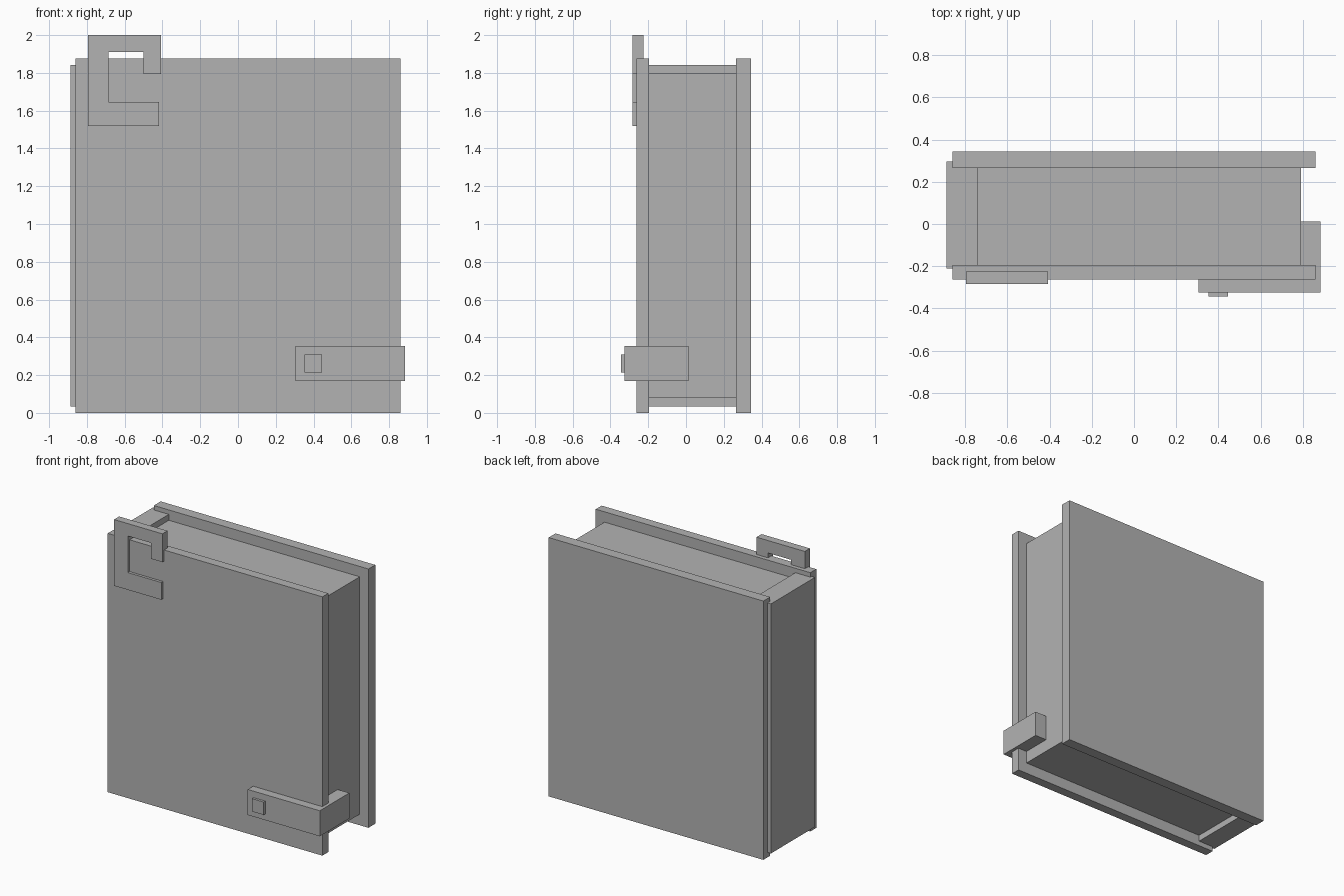
import bpy
import bmesh

if "Cube" in bpy.data.objects:
    bpy.data.objects.remove(bpy.data.objects["Cube"])

grey = bpy.data.materials.new("plain grey")
grey.diffuse_color = (0.45, 0.45, 0.45, 1)
grey.use_nodes = True
grey.node_tree.nodes["Principled BSDF"].inputs["Base Color"].default_value = grey.diffuse_color


def prism(name, outline, axis, lo, hi):
    """Extrude a flat outline along y or z, from lo to hi."""
    def place(a, b, depth):
        return (a, depth, b) if axis == "y" else (a, b, depth)

    bm = bmesh.new()
    face = bm.faces.new([bm.verts.new(place(a, b, lo)) for a, b in outline])
    ext = bmesh.ops.extrude_face_region(bm, geom=[face])
    verts = [v for v in ext["geom"] if isinstance(v, bmesh.types.BMVert)]
    bmesh.ops.translate(bm, verts=verts, vec=place(0, 0, hi - lo))
    bmesh.ops.recalc_face_normals(bm, faces=bm.faces)
    mesh = bpy.data.meshes.new(name)
    bm.to_mesh(mesh)
    bm.free()
    mesh.materials.append(grey)
    obj = bpy.data.objects.new(name, mesh)
    bpy.context.collection.objects.link(obj)
    return obj


def box(name, x, y, z):
    rect = [(x[0], y[0]), (x[1], y[0]), (x[1], y[1]), (x[0], y[1])]
    return prism(name, rect, "z", *z)


# covers
for name, y in (("front_cover", (-0.263, -0.195)), ("back_cover", (0.265, 0.343))):
    box(name, (-0.86, 0.86), y, (0, 1.875))

# spine and page block
box("spine", (-0.887, -0.74), (-0.21, 0.295), (0.035, 1.843))
box("pages", (-0.75, 0.79), (-0.20, 0.27), (0.08, 1.80))

# hooked corner ornament
prism("corner_hook", [
    (-0.795, 1.52), (-0.417, 1.52), (-0.417, 1.645), (-0.685, 1.645),
    (-0.685, 1.91), (-0.50, 1.91), (-0.50, 1.795), (-0.408, 1.795),
    (-0.408, 2.0), (-0.795, 2.0)], "y", -0.283, -0.225)

# clasp strap wrapping round the fore edge
prism("clasp_strap", [
    (0.305, -0.325), (0.883, -0.325), (0.883, 0.013), (0.788, 0.013),
    (0.788, -0.255), (0.305, -0.255)], "z", 0.17, 0.355)

# clasp stud
box("clasp_stud", (0.353, 0.446), (-0.343, -0.315), (0.215, 0.308))
